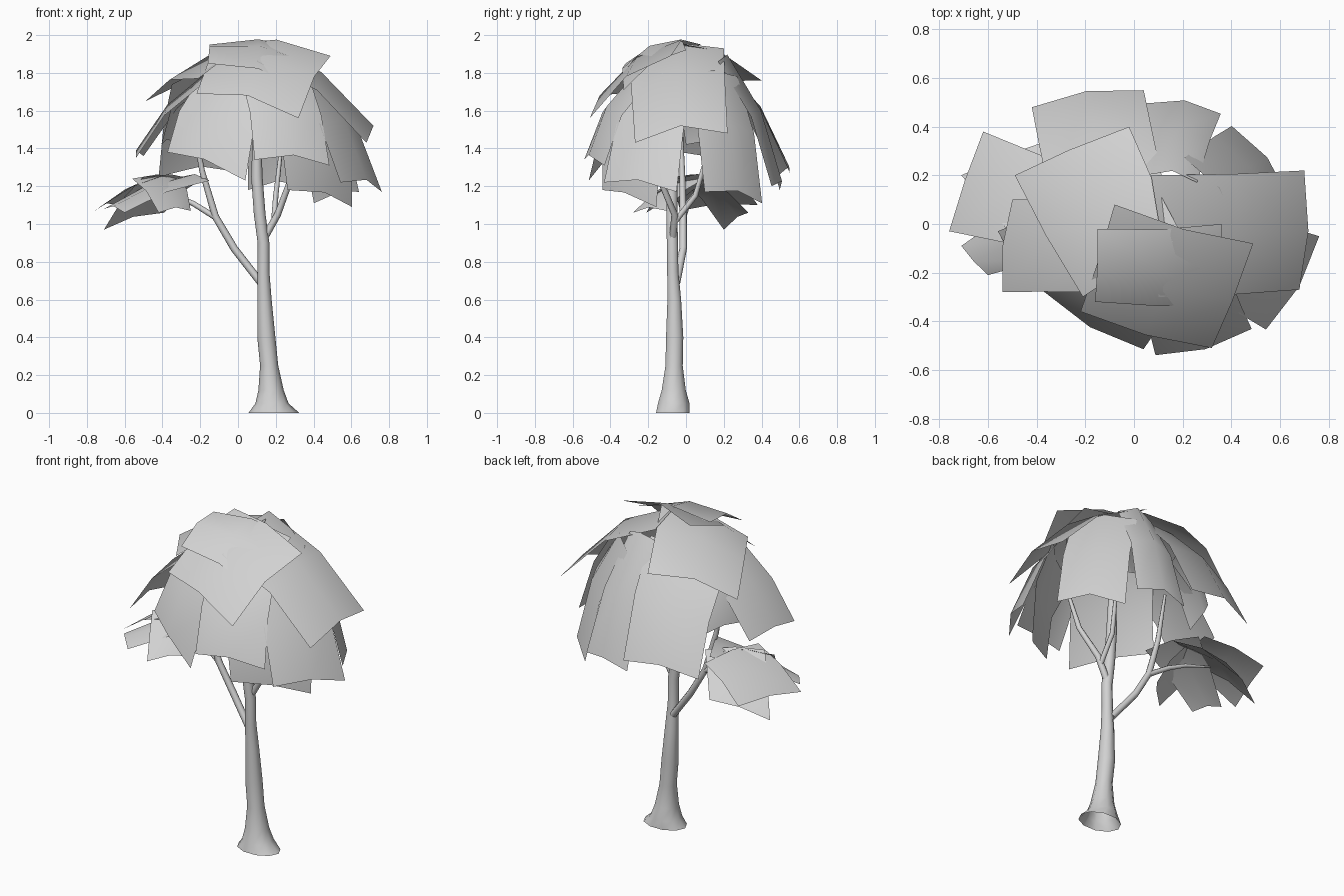
import bpy, bmesh, math
from mathutils import Vector

if "Cube" in bpy.data.objects:
    bpy.data.objects.remove(bpy.data.objects["Cube"])

# One plain grey for bark and leaves
GREY = (0.64, 0.64, 0.64, 1)
grey = bpy.data.materials.new("plain grey")
grey.use_nodes = True
grey.diffuse_color = GREY
grey.node_tree.nodes["Principled BSDF"].inputs["Base Color"].default_value = GREY


def finish(name, bm):
    """Turn a bmesh into a smooth shaded object."""
    for face in bm.faces:
        face.smooth = True
    mesh = bpy.data.meshes.new(name)
    bm.to_mesh(mesh)
    bm.free()
    mesh.materials.append(grey)
    obj = bpy.data.objects.new(name, mesh)
    bpy.context.collection.objects.link(obj)
    return obj


def tube(name, path, sides=8, level=False, flare=None):
    """Open tapering tube through (x, y, z, radius) stations."""
    bm = bmesh.new()
    points = [Vector(p[:3]) for p in path]
    rings = []
    for i, point in enumerate(points):
        along = points[min(i + 1, len(points) - 1)] - points[max(i - 1, 0)]
        if level:
            along = Vector((0, 0, 1))
        side = along.cross(Vector((0, 1, 0))).normalized()
        other = along.cross(side).normalized()
        ring = []
        for k in range(sides):
            turn = math.tau * k / sides
            offset = (side * math.cos(turn) + other * math.sin(turn)) * path[i][3]
            if flare and i == 0:
                offset.x *= flare[0]
                offset.y *= flare[1]
            ring.append(bm.verts.new(point + offset))
        rings.append(ring)
    for low, high in zip(rings, rings[1:]):
        for k in range(sides):
            n = (k + 1) % sides
            bm.faces.new((low[k], low[n], high[n], high[k]))
    bmesh.ops.recalc_face_normals(bm, faces=bm.faces)
    return finish(name, bm)


def leaf_card(name, corners, bulge, heart, steps=2):
    """Four sided leaf sheet, arched up and away from the heart of its clump."""
    a, b, c, d = [Vector(p) for p in corners]
    normal = (c - a).cross(d - b).normalized()
    if normal.dot((a + b + c + d) / 4 - Vector(heart)) < 0:
        b, d = d, b
        normal = -normal
    lift = (normal + Vector((0, 0, .6))).normalized() * bulge
    bm = bmesh.new()
    grid = []
    for i in range(steps + 1):
        v = i / steps
        row = []
        for j in range(steps + 1):
            u = j / steps
            point = a.lerp(b, u).lerp(d.lerp(c, u), v)
            arch = 4 * u * (1 - u) + 4 * v * (1 - v)
            row.append(bm.verts.new(point + lift * arch))
        grid.append(row)
    for low, high in zip(grid, grid[1:]):
        for j in range(steps):
            bm.faces.new((low[j], low[j + 1], high[j + 1], high[j]))
    return finish(name, bm)


# Trunk, flared and hollow at the foot
tube("trunk", [
    (.19, -.07, 0, .112), (.18, -.065, .05, .088), (.175, -.065, .12, .067),
    (.165, -.063, .25, .048), (.15, -.06, .4, .048), (.14, -.062, .6, .038),
    (.135, -.07, .75, .031), (.135, -.072, .9, .031), (.115, -.075, 1.05, .031),
    (.1, -.075, 1.25, .03), (.1, -.06, 1.7, .015),
], sides=10, level=True, flare=(1.2, .83))

# Branches
tube("right_branch", [(.13, -.07, .91, .02), (.21, -.06, 1.05, .018),
                      (.28, -.14, 1.24, .015), (.34, -.2, 1.55, .008)])
tube("back_branch", [(.19, -.06, 1.01, .015), (.2, .05, 1.15, .014),
                     (.24, .15, 1.5, .008)])
tube("left_branch", [(.12, -.05, .69, .02), (-.02, -.015, .87, .02),
                     (-.12, -.015, 1.04, .019), (-.19, -.02, 1.28, .015),
                     (-.25, -.03, 1.6, .008)])
tube("side_twig", [(-.11, -.015, 1.03, .016), (-.24, .01, 1.11, .014),
                   (-.34, .04, 1.15, .011), (-.5, .06, 1.19, .005)])

# Large sheets over the crown
CROWN_HEART = (.12, 0, 1.4)
crown = {
    "crown_top": (.045, (-.15, -.02, 1.95), (-.16, -.32, 1.85),
                  (.36, -.33, 1.71), (.36, 0, 1.92)),
    "crown_front": (.06, (-.22, -.36, 1.69), (.32, -.51, 1.56),
                    (.49, -.08, 1.89), (-.08, .08, 1.95)),
    "crown_right": (.07, (.07, .2, 1.93), (.1, -.3, 1.86),
                    (.68, -.27, 1.43), (.7, .22, 1.48)),
    "crown_left": (.055, (-.49, .2, 1.65), (-.02, .4, 1.76),
                   (.2, -.05, 1.96), (-.21, -.3, 1.77)),
    "crown_back": (.055, (-.42, .48, 1.25), (.04, .55, 1.27),
                   (.12, .17, 1.87), (-.35, .13, 1.74)),
    "crown_low_left": (.04, (-.54, -.28, 1.35), (-.5, .1, 1.36),
                       (-.1, .1, 1.8), (-.2, -.28, 1.73)),
}
for name, (bulge, *corners) in crown.items():
    leaf_card(name, corners, bulge, CROWN_HEART)


def around(angle, radius, z):
    """Point on the oval outline of the crown."""
    turn = math.radians(angle)
    return (.12 + 1.12 * radius * math.cos(turn), radius * math.sin(turn), z)


# Hanging skirt: direction, half width, top, both lower corners, reach
skirt = [
    (333, 22, 1.76, 1.22, 1.17, .575), (35, 23, 1.78, 1.17, 1.11, .475),
    (81, 16, 1.86, 1.2, 1.18, .5), (160, 20, 1.72, 1.4, 1.42, .47),
    (237, 25, 1.74, 1.38, 1.23, .52), (287, 20, 1.76, 1.34, 1.31, .54),
    (313, 27, 1.67, 1.18, 1.09, .46),
]
for number, (angle, half, top, low_a, low_b, reach) in enumerate(skirt, 1):
    inner = .31 - (top - 1.75) * .9
    spread = min(half * 1.7, 40)
    corners = [around(angle - half, reach, low_a),
               around(angle + half, reach, low_b),
               around(angle + spread, inner, top),
               around(angle - spread, inner, top)]
    leaf_card(f"skirt_leaf_{number}", corners, .05, CROWN_HEART)

# Small low clump on the side twig
CLUMP_HEART = (-.45, .05, .9)
clump = [
    ((-.71, .2, .97), (-.39, .33, 1.06), (-.2, .1, 1.23), (-.5, -.05, 1.25)),
    ((-.76, -.03, 1.07), (-.62, .38, 1.1), (-.3, .25, 1.23), (-.42, -.1, 1.25)),
    ((-.71, -.09, 1.08), (-.6, -.21, 1.06), (-.15, -.08, 1.23), (-.3, .2, 1.25)),
    ((-.42, -.28, 1.06), (-.25, -.1, 1.07), (-.3, .1, 1.24), (-.56, -.03, 1.24)),
]
for number, corners in enumerate(clump, 1):
    leaf_card(f"clump_leaf_{number}", corners, .025, CLUMP_HEART)
